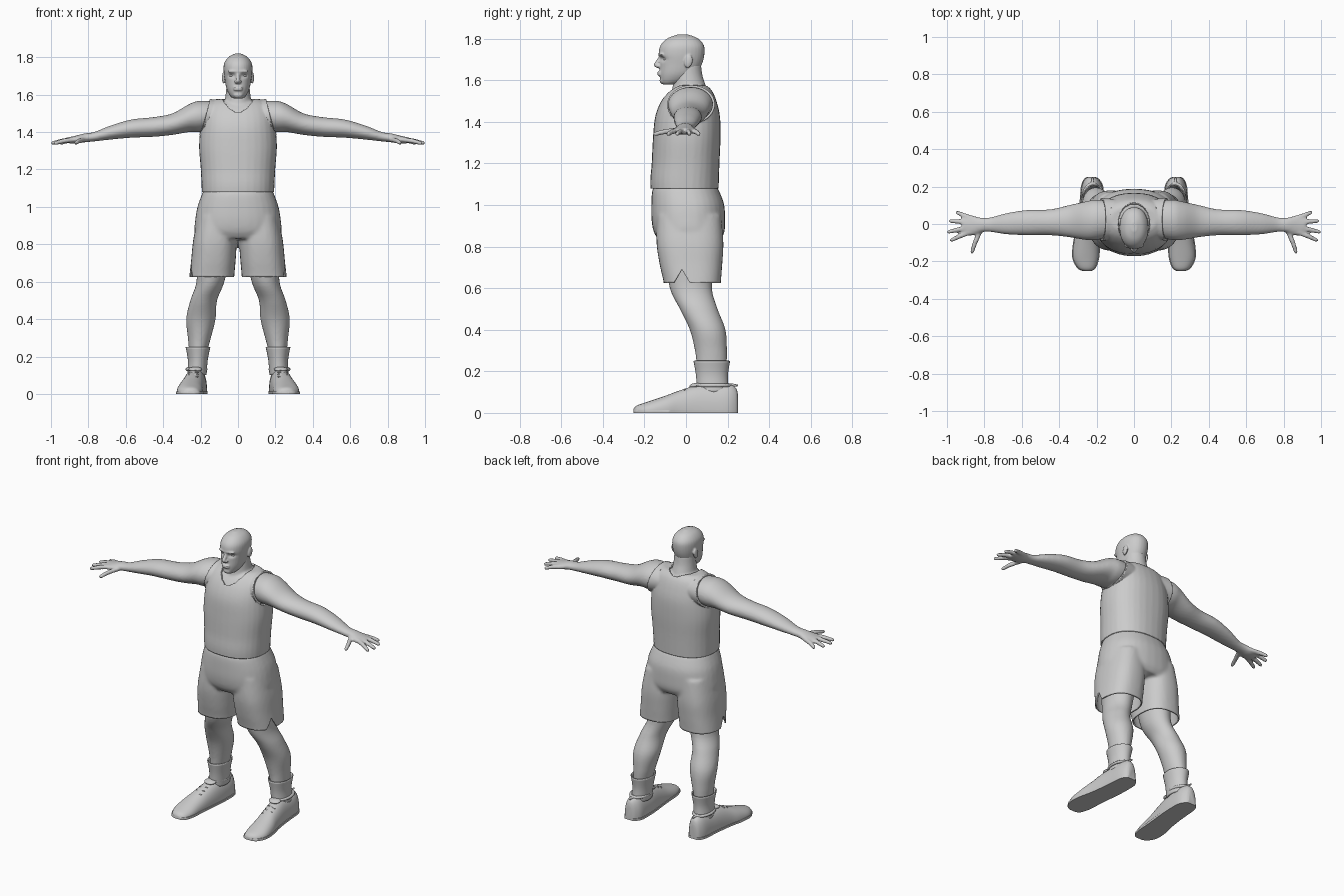
import bpy, bmesh, math
from mathutils import Vector, Matrix

cube = bpy.data.objects.get("Cube")
if cube:
    bpy.data.objects.remove(cube)

grey = bpy.data.materials.new("plain_grey")
grey.use_nodes = True
grey.diffuse_color = (.6, .6, .6, 1)
grey.node_tree.nodes["Principled BSDF"].inputs["Base Color"].default_value = grey.diffuse_color


def spline(rows, steps=5):
    """Catmull-Rom rows between the given cross-sections."""
    result = []
    for i in range(len(rows) - 1):
        quad = [rows[max(i - 1, 0)], rows[i], rows[i + 1], rows[min(i + 2, len(rows) - 1)]]
        for k in range(steps):
            t = k / steps
            result.append([b + t * ((c - a) + t * ((2 * a - 5 * b + 4 * c - d)
                           + t * (3 * (b - c) + d - a))) / 2 for a, b, c, d in zip(*quad)])
    return result + [list(rows[-1])]


def loft(bm, axis, rows, power=2.0, sides=32, caps=True):
    """Rows are: position on axis, then low and high limits of the two other axes."""
    others = [i for i in range(3) if i != axis]
    rings = []
    for pos, u_low, u_high, v_low, v_high in spline(rows):
        ring = []
        for k in range(sides):
            angle = math.tau * k / sides
            point = [pos, pos, pos]
            limits = ((math.cos(angle), u_low, u_high), (math.sin(angle), v_low, v_high))
            for index, (w, low, high) in zip(others, limits):
                w = math.copysign(abs(w) ** (2 / power), w)
                point[index] = (low + high) / 2 + w * (high - low) / 2
            ring.append(bm.verts.new(point))
        rings.append(ring)
    for low, high in zip(rings, rings[1:]):
        for k in range(sides):
            n = (k + 1) % sides
            bm.faces.new((low[k], low[n], high[n], high[k]))
    if caps:
        bm.faces.new(rings[0])
        bm.faces.new(rings[-1])
    return [v for ring in rings for v in ring]


def blob(bm, centre, radii, turn=0.0):
    matrix = Matrix.Translation(centre) @ Matrix.Rotation(turn, 4, 'X') @ Matrix.Diagonal((*radii, 1))
    bmesh.ops.create_uvsphere(bm, u_segments=20, v_segments=12, radius=1, matrix=matrix)


def limb(bm, start, end, r_start, r_end):
    """Tapered round-ended rod."""
    start, end = Vector(start), Vector(end)
    along = end - start
    turn = along.to_track_quat('Z', 'Y').to_matrix().to_4x4()
    bmesh.ops.create_cone(bm, cap_ends=True, segments=16, radius1=r_start, radius2=r_end,
                          depth=along.length, matrix=Matrix.Translation((start + end) / 2) @ turn)
    blob(bm, start, [r_start] * 3)
    blob(bm, end, [r_end] * 3)


def mirror_all(bm):
    copy = bmesh.ops.duplicate(bm, geom=bm.verts[:] + bm.edges[:] + bm.faces[:])["geom"]
    verts = [g for g in copy if isinstance(g, bmesh.types.BMVert)]
    bmesh.ops.scale(bm, vec=(-1, 1, 1), verts=verts)


def cut_out(bm, planes):
    """Remove the region that lies on the positive side of every plane."""
    planes = [(Vector(co), Vector(no)) for co, no in planes]
    for co, no in planes:
        bmesh.ops.bisect_plane(bm, geom=bm.verts[:] + bm.edges[:] + bm.faces[:],
                               plane_co=co, plane_no=no, dist=1e-5)
    doomed = [f for f in bm.faces
              if all((f.calc_center_median() - co).dot(no) > 0 for co, no in planes)]
    bmesh.ops.delete(bm, geom=doomed, context='FACES')


def finish(bm, name, angle=50):
    bmesh.ops.recalc_face_normals(bm, faces=bm.faces[:])
    mesh = bpy.data.meshes.new(name)
    bm.to_mesh(mesh)
    bm.free()
    mesh.materials.append(grey)
    mesh.shade_smooth()
    mesh.set_sharp_from_angle(angle=math.radians(angle))
    obj = bpy.data.objects.new(name, mesh)
    bpy.context.scene.collection.objects.link(obj)
    return obj


def fuse(bm, voxel, rounds):
    """Merge overlapping volumes into one smooth skin, returned as a new bmesh."""
    obj = finish(bm, "blend")
    remesh = obj.modifiers.new("remesh", 'REMESH')
    remesh.mode, remesh.voxel_size = 'VOXEL', voxel
    smooth = obj.modifiers.new("smooth", 'SMOOTH')
    smooth.factor, smooth.iterations = .5, rounds
    graph = bpy.context.evaluated_depsgraph_get()
    mesh = bpy.data.meshes.new_from_object(obj.evaluated_get(graph))
    merged = bmesh.new()
    merged.from_mesh(mesh)
    bpy.data.objects.remove(obj)
    bpy.data.meshes.remove(mesh)
    return merged


def thicken(obj, depth, offset):
    shell = obj.modifiers.new("cloth", 'SOLIDIFY')
    shell.thickness, shell.offset = depth, offset


# Arms, hands and legs, then mirrored
bm = bmesh.new()
loft(bm, 0, [(.08, -.06, .12, 1.42, 1.56), (.2, -.085, .13, 1.4, 1.567), (.26, -.085, .12, 1.4, 1.55),
             (.35, -.07, .1, 1.385, 1.5), (.45, -.06, .078, 1.375, 1.48), (.57, -.06, .075, 1.37, 1.467),
             (.68, -.055, .058, 1.36, 1.435), (.77, -.042, .035, 1.35, 1.4), (.82, -.045, .034, 1.345, 1.393),
             (.87, -.062, .045, 1.338, 1.38), (.92, -.05, .035, 1.342, 1.37)])
for base, knuckle, tip in (((.82, -.03), (.85, -.1), (.866, -.148)), ((.88, -.045), (.93, -.065), (.975, -.086)),
                           ((.89, -.02), (.94, -.03), (.99, -.042)), ((.89, .01), (.94, .013), (.98, .016)),
                           ((.86, .03), (.91, .046), (.945, .061))):
    limb(bm, (*base, 1.36), (*knuckle, 1.353), .014, .013)
    limb(bm, (*knuckle, 1.353), (*tip, 1.342), .013, .011)
loft(bm, 2, [(.95, .03, .2, -.12, .14), (.75, .045, .22, -.1, .135), (.6, .073, .222, -.078, .125),
             (.5, .112, .255, -.03, .152), (.4, .12, .277, .018, .19), (.3, .145, .268, .043, .197),
             (.22, .165, .262, .052, .196), (.12, .175, .265, .06, .2), (.06, .175, .265, .06, .2)])
mirror_all(bm)
# Trunk and neck
loft(bm, 2, [(.9, -.17, .17, -.13, .14), (1.08, -.182, .182, -.16, .146), (1.2, -.188, .188, -.154, .15),
             (1.32, -.197, .197, -.148, .155), (1.42, -.19, .19, -.138, .153), (1.49, -.18, .18, -.112, .138),
             (1.54, -.16, .16, -.075, .118), (1.565, -.12, .12, -.04, .095)], power=2.3)
loft(bm, 2, [(1.5, -.1, .1, -.08, .115), (1.56, -.074, .074, -.066, .1), (1.62, -.064, .064, -.058, .08),
             (1.68, -.06, .06, -.05, .072)])
body = fuse(bm, .0075, 3)
jersey = body.copy()
finish(body, "body", 75)

# Head with ears, nose, brow, lips and chin
bm = bmesh.new()
blob(bm, (.077, .012, 1.69), (.009, .02, .032), -.2)
mirror_all(bm)
loft(bm, 2, [(1.58, -.026, .026, -.112, -.05), (1.595, -.043, .043, -.122, .0), (1.63, -.061, .061, -.127, .05),
             (1.68, -.071, .071, -.126, .078), (1.73, -.077, .077, -.131, .089), (1.77, -.073, .073, -.121, .085),
             (1.802, -.05, .05, -.088, .056), (1.82, -.014, .014, -.04, .01)], power=2.15)
limb(bm, (0, -.122, 1.712), (0, -.143, 1.675), .009, .012)
blob(bm, (0, -.133, 1.668), (.021, .014, .01))
blob(bm, (0, -.116, 1.724), (.055, .017, .011))
for lip in (1.638, 1.627):
    blob(bm, (0, -.126, lip), (.026, .013, .006))
blob(bm, (0, -.113, 1.598), (.025, .014, .016))
head = fuse(bm, .0045, 4)
# Eye sockets
for vert in head.verts:
    if vert.co.y < -.06:
        x, z = (abs(vert.co.x) - .033) / .02, (vert.co.z - 1.702) / .012
        vert.co.y += .013 * math.exp(-x * x - z * z)
finish(head, "head", 75)

# Eyes
bm = bmesh.new()
blob(bm, (.033, -.096, 1.702), (.014, .013, .008))
mirror_all(bm)
finish(bm, "eyes")

# Sleeveless jersey taken from the trunk, open at arms, neck and hem
cut_out(jersey, [((0, 0, 1.08), (0, 0, -1))])
cut_out(jersey, [((0, 0, 1.577), (0, 0, 1))])
for side in (1, -1):
    cut_out(jersey, [((side * .15, 0, 1.57), (side * .964, 0, .265))])
collar = [((0, 0, 1.45), (0, 0, 1))]
for k in range(16):
    a = math.tau * k / 16
    collar.append(((.083 * math.cos(a), .105 * math.sin(a), 1.5),
                   (-math.cos(a) / .083, -math.sin(a) / .105, 0)))
cut_out(jersey, collar)
thicken(finish(jersey, "jersey"), .011, 1)

# Shorts with side slits
bm = bmesh.new()
loft(bm, 2, [(.95, .005, .215, -.14, .17), (.82, .006, .24, -.142, .18), (.72, .012, .25, -.128, .175),
             (.63, .02, .26, -.108, .168), (.59, .022, .262, -.105, .167)], power=2.5)
mirror_all(bm)
loft(bm, 2, [(.83, -.21, .21, -.13, .165), (.87, -.232, .232, -.155, .185), (.93, -.229, .229, -.166, .188),
             (1.0, -.217, .217, -.167, .184), (1.06, -.196, .196, -.164, .163), (1.09, -.184, .184, -.155, .148)],
     power=2.3)
shorts = fuse(bm, .01, 5)
cut_out(shorts, [((0, 0, .625), (0, 0, -1))])
for side in (1, -1):
    peak = (side * .2, -.02, .69)
    cut_out(shorts, [(peak, (side, 0, 0)), (peak, (0, 1, -.6)), (peak, (0, -1, -.6))])
thicken(finish(shorts, "shorts"), .008, -1)

# Socks
bm = bmesh.new()
loft(bm, 2, [(.1, .168, .272, .052, .207), (.18, .162, .268, .048, .202), (.25, .148, .28, .036, .212)], caps=False)
mirror_all(bm)
thicken(finish(bm, "socks"), .006, -1)

# Shoe uppers and flat soles from one outline: y, inner x, outer x, height
outline = [(-.252, .232, .268, .02), (-.235, .208, .3, .036), (-.18, .19, .326, .055), (-.1, .184, .322, .082),
           (-.03, .178, .306, .108), (.05, .17, .294, .132), (.12, .166, .287, .137), (.2, .168, .28, .14),
           (.238, .188, .265, .122), (.25, .206, .25, .09)]
for name, grow, top in (("shoes", 0, 1), ("soles", .004, .014)):
    bm = bmesh.new()
    for vert in loft(bm, 1, [(y, a - grow, b + grow, -h * .7, h) for y, a, b, h in outline], power=2.2):
        vert.co.z = min(max(vert.co.z, 0), top)
    mirror_all(bm)
    finish(bm, name)

# Shoe tongues, padded collars, laces and heel loops
bm = bmesh.new()
blob(bm, (.228, .045, .132), (.038, .03, .012), .15)
for k in range(24):
    a, b = math.tau * k / 24, math.tau * (k + 1) / 24
    limb(bm, (.222 + .05 * math.cos(a), .135 + .078 * math.sin(a), .132),
         (.222 + .05 * math.cos(b), .135 + .078 * math.sin(b), .132), .009, .009)
for y, z in ((-.06, .092), (-.03, .104), (0, .115)):
    limb(bm, (.215, y, z), (.265, y - .008, z - .004), .005, .005)
limb(bm, (.222, .215, .135), (.222, .246, .132), .008, .006)
mirror_all(bm)
finish(fuse(bm, .004, 3), "shoe_trim")
